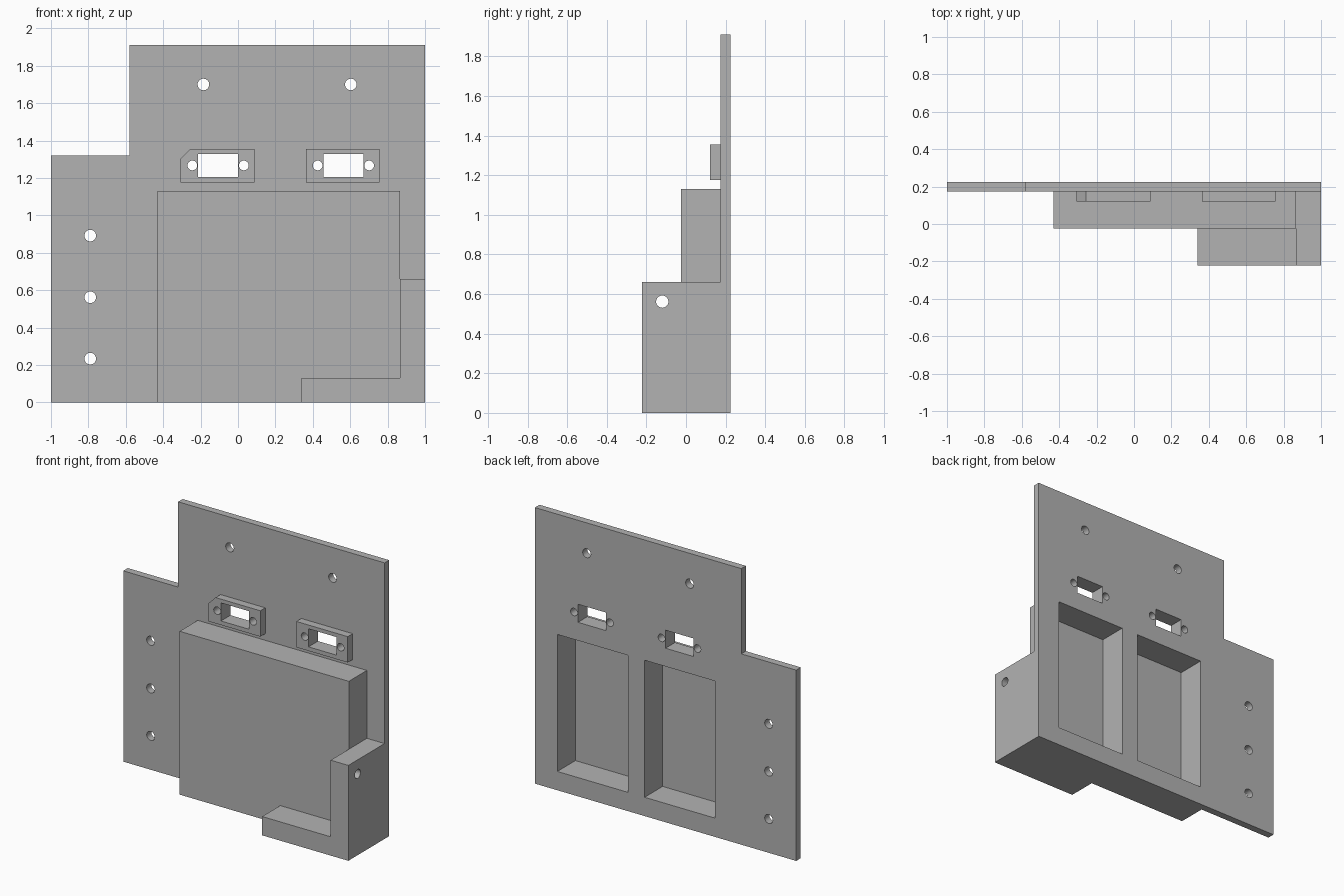
import bpy, bmesh, math
from mathutils import Vector

cube = bpy.data.objects.get("Cube")
if cube:
    bpy.data.objects.remove(cube, do_unlink=True)

grey = bpy.data.materials.new("plain grey")
grey.use_nodes = True
colour = (0.45, 0.45, 0.45, 1)
grey.diffuse_color = colour
grey.node_tree.nodes["Principled BSDF"].inputs["Base Color"].default_value = colour


def prism(bm, outline, start, depth):
    """Extrude a closed outline of 3D points along a vector."""
    face = bm.faces.new([bm.verts.new(p) for p in outline])
    new = bmesh.ops.extrude_face_region(bm, geom=[face])["geom"]
    bmesh.ops.translate(bm, verts=[g for g in new if isinstance(g, bmesh.types.BMVert)],
                        vec=Vector(depth))


def front_prism(bm, outline, y0, y1):
    """Extrude an (x, z) outline from y0 to y1."""
    prism(bm, [(x, y0, z) for x, z in outline], y0, (0, y1 - y0, 0))


def rect(x0, x1, z0, z1):
    return [(x0, z0), (x1, z0), (x1, z1), (x0, z1)]


def circle(cx, cz, r, n=32):
    return [(cx + r * math.cos(math.tau * i / n), cz + r * math.sin(math.tau * i / n))
            for i in range(n)]


def finish(name, bm):
    bmesh.ops.recalc_face_normals(bm, faces=bm.faces[:])
    mesh = bpy.data.meshes.new(name)
    bm.to_mesh(mesh)
    bm.free()
    mesh.materials.append(grey)
    obj = bpy.data.objects.new(name, mesh)
    bpy.context.collection.objects.link(obj)
    return obj


def solid(name, outline, y0, y1):
    bm = bmesh.new()
    front_prism(bm, outline, y0, y1)
    return finish(name, bm)


def boolean(obj, tool, operation):
    mod = obj.modifiers.new(operation.lower(), "BOOLEAN")
    mod.operation, mod.solver, mod.object = operation, "EXACT", tool
    tool.hide_render = True
    tool.hide_set(True)


BACK, PLATE, HOUSING, FRONT = 0.224, 0.174, -0.024, -0.222

# Main parts
back_plate = solid("back_plate", [(-1, 0), (1, 0), (1, 1.91), (-0.58, 1.91),
                                  (-0.58, 1.32), (-1, 1.32)], PLATE, BACK)
housing = solid("housing", rect(-0.43, 0.865, 0, 1.13), HOUSING, PLATE)

# Corner bracket: front foot and column in one, with the column running to the plate
bracket = solid("corner_bracket", [(0.34, 0), (1, 0), (1, 0.66), (0.865, 0.66),
                                   (0.865, 0.13), (0.34, 0.13)], FRONT, HOUSING)
column = solid("column_helper", rect(0.865, 1, 0, 0.66), HOUSING, PLATE)
boolean(bracket, column, "UNION")

# Connector bosses, the first with a chamfered corner
bosses = [
    solid("right_connector_boss", [(-0.308, 1.176), (0.087, 1.176), (0.087, 1.355),
                                   (-0.256, 1.355), (-0.308, 1.303)], 0.12, PLATE),
    solid("left_connector_boss", rect(0.363, 0.756, 1.176, 1.355), 0.12, PLATE),
]

# Openings: pockets from the back, connector windows, screw holes
bm = bmesh.new()
for x0 in (-0.38, 0.288):
    front_prism(bm, rect(x0, x0 + 0.54, 0.13, 1.078), 0.027, 0.3)
for x0 in (-0.214, 0.456):
    front_prism(bm, rect(x0, x0 + 0.214, 1.204, 1.329), 0.05, 0.3)
    for hole_x in (x0 - 0.03, x0 + 0.245):
        front_prism(bm, circle(hole_x, 1.267, 0.026), 0.05, 0.3)
for x, z in [(-0.185, 1.7), (0.603, 1.7), (-0.79, 0.892), (-0.79, 0.562), (-0.79, 0.234)]:
    front_prism(bm, circle(x, z, 0.031), 0.05, 0.3)
openings = finish("openings_cutter", bm)
for part in [back_plate, housing] + bosses:
    boolean(part, openings, "DIFFERENCE")

# Cross hole through the column
bm = bmesh.new()
prism(bm, [(0.8, y, z) for y, z in circle(-0.12, 0.562, 0.031)], 0.8, (0.3, 0, 0))
boolean(bracket, finish("cross_hole_cutter", bm), "DIFFERENCE")

# Bake the booleans and drop the helpers
parts = [back_plate, housing, bracket] + bosses
graph = bpy.context.evaluated_depsgraph_get()
baked = [bpy.data.meshes.new_from_object(p.evaluated_get(graph)) for p in parts]
for part, mesh in zip(parts, baked):
    part.modifiers.clear()
    part.data = mesh
for obj in [o for o in bpy.context.collection.objects if "_cutter" in o.name or "_helper" in o.name]:
    bpy.data.objects.remove(obj, do_unlink=True)
